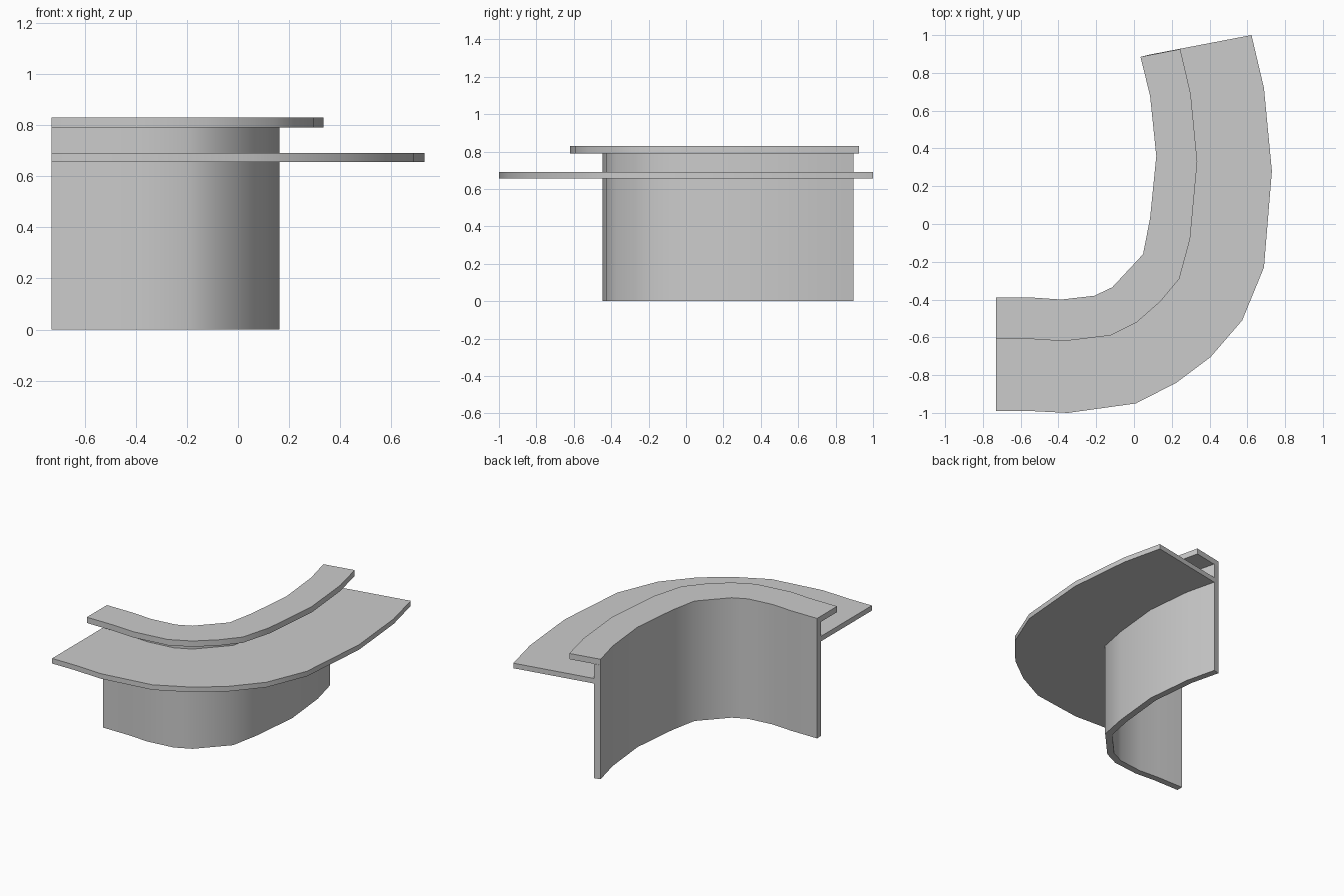
import bpy, bmesh, math
from mathutils import Vector

if "Cube" in bpy.data.objects:
    bpy.data.objects.remove(bpy.data.objects["Cube"])

# Plan curves, all running from the left end round to the back end
INNER = [(-0.73, -0.39), (-0.53, -0.39), (-0.385, -0.40), (-0.21, -0.38), (-0.115, -0.335),
         (0.048, -0.16), (0.085, 0.03), (0.118, 0.36), (0.085, 0.68), (0.034, 0.885)]
LEDGE = [(-0.73, -0.61), (-0.53, -0.61), (-0.37, -0.62), (-0.125, -0.59), (0.015, -0.52),
         (0.14, -0.41), (0.24, -0.29), (0.297, -0.08), (0.335, 0.33), (0.30, 0.69), (0.245, 0.926)]
COUNTER = [(-0.73, -0.99), (-0.55, -0.99), (-0.35, -1.0), (0.01, -0.95), (0.225, -0.84),
           (0.405, -0.705), (0.573, -0.51), (0.688, -0.23), (0.73, 0.28), (0.688, 0.72), (0.622, 1.0)]


def offset(path, d):
    """Mitred offset to the right of the path."""
    pts = [Vector(p) for p in path]
    dirs = [(b - a).normalized() for a, b in zip(pts, pts[1:])]
    norms = [Vector((v.y, -v.x)) for v in dirs]
    norms[0] = Vector((0, -1))
    out = []
    for i, p in enumerate(pts):
        a, b = norms[max(i - 1, 0)], norms[min(i, len(norms) - 1)]
        m = (a + b).normalized()
        out.append(tuple(p + m * (d / m.dot(a))))
    return out


def slab(name, inner, outer, z0, z1):
    """Extrude the band between two plan curves."""
    bm = bmesh.new()
    face = bm.faces.new([bm.verts.new((x, y, z0)) for x, y in outer + inner[::-1]])
    ext = bmesh.ops.extrude_face_region(bm, geom=[face], use_keep_orig=True)
    for v in ext["geom"]:
        if isinstance(v, bmesh.types.BMVert):
            v.co.z = z1
    bmesh.ops.recalc_face_normals(bm, faces=bm.faces)
    mesh = bpy.data.meshes.new(name)
    bm.to_mesh(mesh)
    bm.free()
    ob = bpy.data.objects.new(name, mesh)
    bpy.context.collection.objects.link(ob)
    bpy.ops.object.select_all(action='DESELECT')
    ob.select_set(True)
    bpy.context.view_layer.objects.active = ob
    bpy.ops.object.shade_smooth_by_angle(angle=math.radians(40))
    return ob


wall_outer = offset(INNER, 0.045)

# Curved upright panel
slab("wall", INNER, wall_outer, 0.0, 0.79)
# Wide counter on the outer side of the wall
slab("counter", wall_outer, COUNTER, 0.655, 0.69)
# Narrow raised ledge capping the wall
slab("top_ledge", INNER, LEDGE, 0.79, 0.83)
